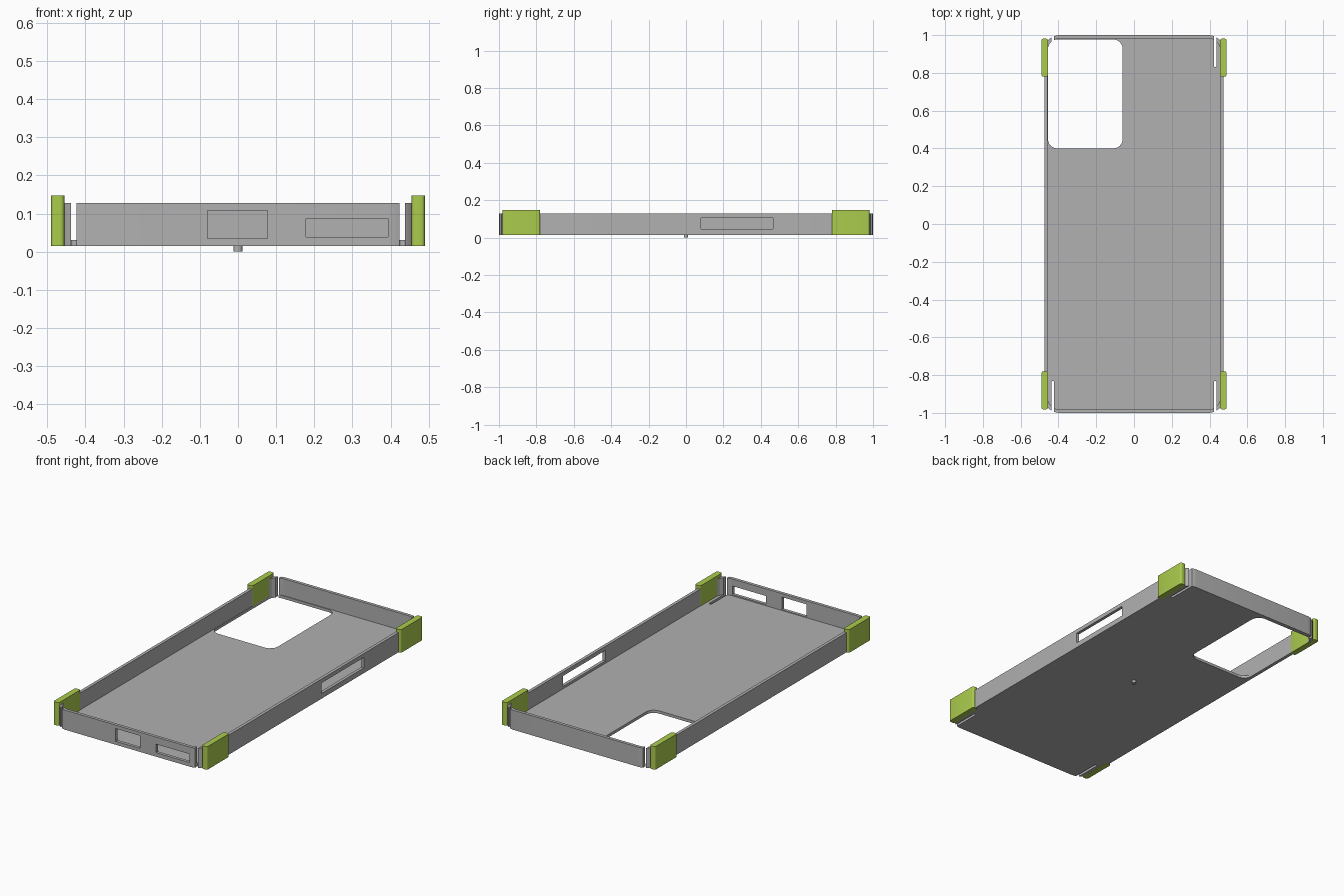
import bpy
import bmesh
import math

if "Cube" in bpy.data.objects:
    bpy.data.objects.remove(bpy.data.objects["Cube"])


def material(name, colour):
    m = bpy.data.materials.new(name)
    m.diffuse_color = (*colour, 1)
    m.use_nodes = True
    m.node_tree.nodes["Principled BSDF"].inputs["Base Color"].default_value = m.diffuse_color
    return m


GREY = material("shell grey", (0.44, 0.44, 0.44))
GREEN = material("lime green", (0.41, 0.60, 0.075))


def prism(name, x0, x1, y0, y1, z0, z1, radius=0.0, mat=GREY, steps=6):
    """Upright block whose vertical corners may be rounded."""
    pts = []
    corners = [(x1, y1, 0), (x0, y1, 90), (x0, y0, 180), (x1, y0, 270)]
    for x, y, start in corners:
        cx = x - radius if x == x1 else x + radius
        cy = y - radius if y == y1 else y + radius
        for i in range(steps + 1 if radius else 1):
            a = math.radians(start + 90 * i / steps)
            pts.append((cx + radius * math.cos(a), cy + radius * math.sin(a)))
    bm = bmesh.new()
    low = [bm.verts.new((x, y, z0)) for x, y in pts]
    high = [bm.verts.new((x, y, z1)) for x, y in pts]
    bm.faces.new(high)
    bm.faces.new(low[::-1])
    n = len(pts)
    for i in range(n):
        j = (i + 1) % n
        bm.faces.new((low[i], low[j], high[j], high[i]))
    me = bpy.data.meshes.new(name)
    bm.to_mesh(me)
    bm.free()
    me.materials.append(mat)
    ob = bpy.data.objects.new(name, me)
    bpy.context.collection.objects.link(ob)
    return ob


def cut(target, name, *dims, radius=0.0):
    """Subtract a hidden block from the target."""
    cutter = prism(name, *dims, radius=radius)
    cutter.hide_render = True
    cutter.hide_viewport = True
    cutter.display_type = 'WIRE'
    mod = target.modifiers.new(name, 'BOOLEAN')
    mod.operation = 'DIFFERENCE'
    mod.solver = 'EXACT'
    mod.object = cutter


# Tray: rounded outline with a hollow inside
shell = prism("case_shell", -0.475, 0.475, -1, 1, 0.015, 0.128, radius=0.08, steps=8)
cut(shell, "cavity_cutter", -0.457, 0.457, -0.982, 0.982, 0.031, 0.3, radius=0.062)

# Camera window in the floor
cut(shell, "camera_cutter", -0.4555, -0.06, 0.40, 0.977, -0.1, 0.034, radius=0.05)

# Flex slots beside every corner
for sx in (-1, 1):
    for sy in (-1, 1):
        xs = sorted((sx * 0.423, sx * 0.438))
        ys = sorted((sy * 0.832, sy * 1.1))
        cut(shell, "slot_cutter", *xs, *ys, -0.12, 0.32, radius=0.006)

# Port openings in the front wall and button opening in the right wall
cut(shell, "socket_cutter", -0.08, 0.077, -1.1, -0.93, 0.035, 0.108)
cut(shell, "speaker_cutter", 0.178, 0.393, -1.1, -0.94, 0.038, 0.087)
cut(shell, "button_cutter", 0.42, 0.6, 0.08, 0.465, 0.045, 0.105)

# Raised corner guards
for sx, side in ((-1, "left"), (1, "right")):
    for sy, end in ((-1, "front"), (1, "back")):
        xs = sorted((sx * 0.4555, sx * 0.49))
        ys = sorted((sy * 0.78, sy * 0.981))
        prism(f"corner_guard_{end}_{side}", *xs, *ys, 0.0145, 0.147,
              radius=0.01, mat=GREEN, steps=4)

# Small round stud under the floor
prism("bottom_stud", -0.012, 0.012, -0.012, 0.012, 0.0, 0.02, radius=0.0119)

# Smooth the rounded corners, keep hard edges
for ob in bpy.context.collection.objects:
    ob.select_set(not ob.hide_render)
bpy.context.view_layer.objects.active = shell
bpy.ops.object.shade_smooth_by_angle(angle=math.radians(30))
